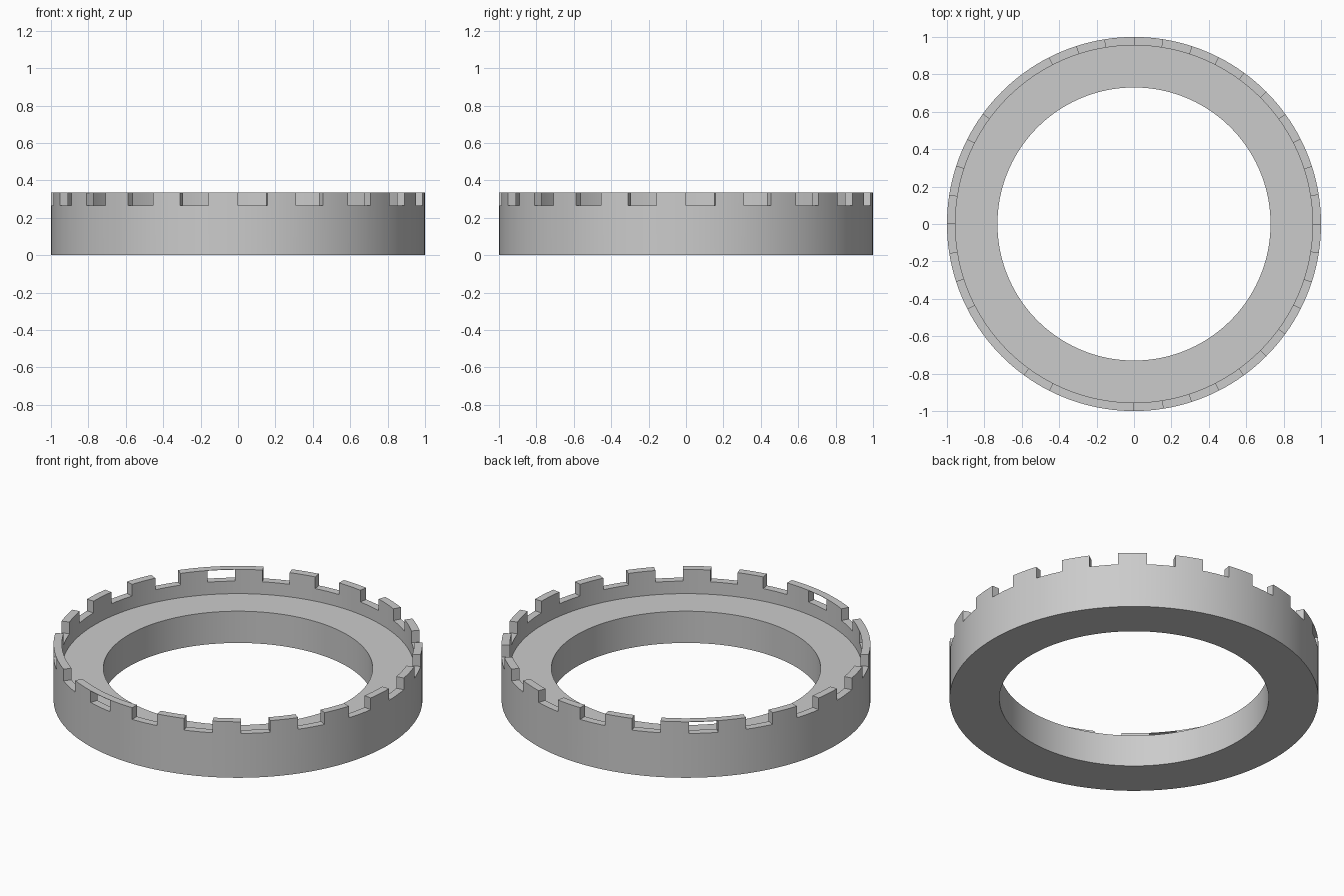
import bpy
import bmesh
from math import cos, sin, radians

if "Cube" in bpy.data.objects:
    bpy.data.objects.remove(bpy.data.objects["Cube"], do_unlink=True)

R_OUT, R_RIM, R_HOLE = 1.0, 0.955, 0.73
Z_LEDGE, Z_NOTCH, Z_TOP = 0.19, 0.265, 0.335
SLOT = 9          # degrees covered by one tooth or one notch
STEPS = 4         # mesh segments per slot
SLOTS = 360 // SLOT
BRIDGED = {126, 216, 252}   # start angles of the notches closed by a thin strip

grey = bpy.data.materials.new("light_grey")
grey.use_nodes = True
color = (0.6, 0.6, 0.6, 1)
grey.diffuse_color = color
grey.node_tree.nodes["Principled BSDF"].inputs["Base Color"].default_value = color


def point(r, z, angle):
    a = radians(angle)
    return (r * cos(a), r * sin(a), z)


def add_face(bm, points):
    bm.faces.new([bm.verts.new(p) for p in points])


def sweep(bm, profile, start, steps):
    """Sweep a closed (r, z) profile around z from the start angle."""
    for s in range(steps):
        a = start + s * SLOT / STEPS
        b = a + SLOT / STEPS
        for (r0, z0), (r1, z1) in zip(profile, profile[1:] + profile[:1]):
            add_face(bm, [point(r0, z0, a), point(r0, z0, b),
                          point(r1, z1, b), point(r1, z1, a)])


def finish(name, bm):
    bmesh.ops.remove_doubles(bm, verts=bm.verts, dist=0.0001)
    bmesh.ops.recalc_face_normals(bm, faces=bm.faces)
    mesh = bpy.data.meshes.new(name)
    bm.to_mesh(mesh)
    bm.free()
    mesh.materials.append(grey)
    obj = bpy.data.objects.new(name, mesh)
    bpy.context.collection.objects.link(obj)
    bpy.ops.object.select_all(action="DESELECT")
    obj.select_set(True)
    bpy.context.view_layer.objects.active = obj
    bpy.ops.object.shade_smooth_by_angle(angle=radians(30))


def rim_profile(z):
    return [(R_HOLE, 0), (R_OUT, 0), (R_OUT, Z_NOTCH), (R_OUT, z),
            (R_RIM, z), (R_RIM, Z_NOTCH), (R_RIM, Z_LEDGE), (R_HOLE, Z_LEDGE)]


# Ring with a stepped ledge and a rim of alternating notches and teeth
ring = bmesh.new()
for i in range(SLOTS):
    start = i * SLOT
    if i % 2:
        sweep(ring, rim_profile(Z_TOP), start, STEPS)
        # Flat ends of the tooth
        for a in (start, start + SLOT):
            add_face(ring, [point(R_RIM, Z_NOTCH, a), point(R_OUT, Z_NOTCH, a),
                            point(R_OUT, Z_TOP, a), point(R_RIM, Z_TOP, a)])
    else:
        flat = [p for n, p in enumerate(rim_profile(Z_NOTCH)) if n not in (3, 4)]
        sweep(ring, flat, start, STEPS)
finish("notched_ring", ring)

# Thin strips closing the top of a few notches
for n, start in enumerate(sorted(BRIDGED)):
    strip = bmesh.new()
    low = Z_TOP - 0.002
    sweep(strip, [(R_RIM, low), (R_OUT, low), (R_OUT, Z_TOP), (R_RIM, Z_TOP)],
          start, STEPS)
    finish(f"notch_bridge_{n + 1}", strip)
